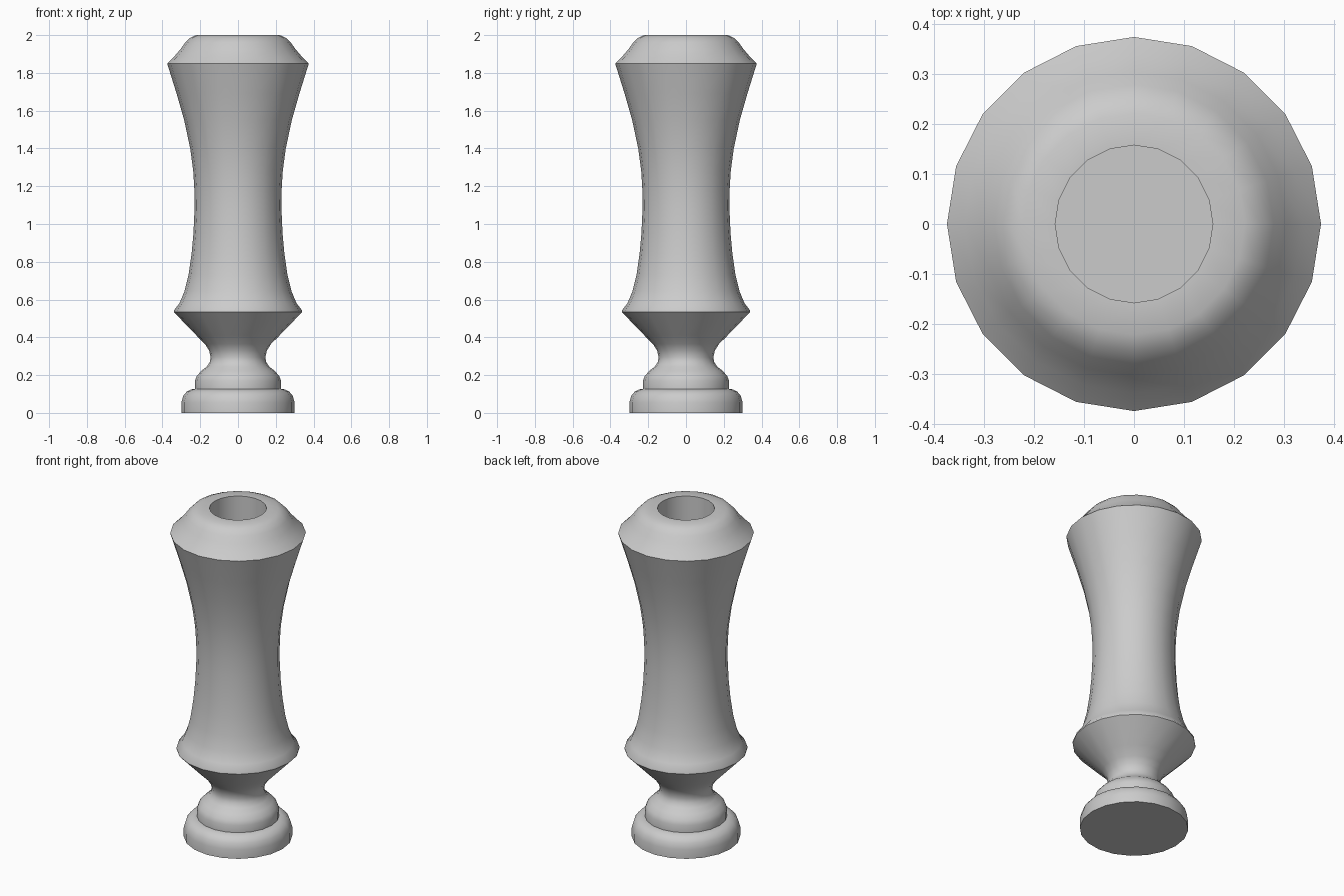
import bpy, bmesh, math

SIDES = 20

# Outer and inner silhouette as (radius, height), from base centre to socket floor
PROFILE = [
    # stepped foot
    (0, 0), (0.30, 0), (0.30, 0.055), (0.29, 0.09), (0.272, 0.112), (0.245, 0.125),
    (0.228, 0.126), (0.228, 0.17), (0.218, 0.195), (0.195, 0.222),
    # narrow neck and flare
    (0.165, 0.245), (0.149, 0.27), (0.145, 0.295), (0.153, 0.33), (0.175, 0.365),
    (0.22, 0.41), (0.34, 0.534), (0.34, 0.542),
    # waisted body
    (0.31, 0.58), (0.283, 0.645), (0.262, 0.73), (0.246, 0.84), (0.236, 0.95),
    (0.23, 1.08), (0.231, 1.18), (0.237, 1.28), (0.253, 1.40), (0.285, 1.55),
    (0.325, 1.69), (0.375, 1.85),
    # rounded shoulder
    (0.339, 1.885), (0.305, 1.925), (0.28, 1.96), (0.255, 1.985), (0.222, 2.0),
    # socket in the top
    (0.158, 2.0), (0.158, 1.2), (0, 1.2),
]


def lathe(name, profile, sides):
    bm = bmesh.new()
    verts = [bm.verts.new((r, 0, z)) for r, z in profile]
    edges = [bm.edges.new(pair) for pair in zip(verts, verts[1:])]
    bmesh.ops.spin(bm, geom=verts + edges, cent=(0, 0, 0), axis=(0, 0, 1),
                   angle=math.tau, steps=sides)
    bmesh.ops.remove_doubles(bm, verts=bm.verts, dist=0.0005)
    bmesh.ops.recalc_face_normals(bm, faces=bm.faces)
    mesh = bpy.data.meshes.new(name)
    bm.to_mesh(mesh)
    bm.free()
    obj = bpy.data.objects.new(name, mesh)
    bpy.context.collection.objects.link(obj)
    bpy.context.view_layer.objects.active = obj
    obj.select_set(True)
    bpy.ops.object.shade_smooth_by_angle(angle=math.radians(38))
    return obj


lathe("turned_pedestal", PROFILE, SIDES)
